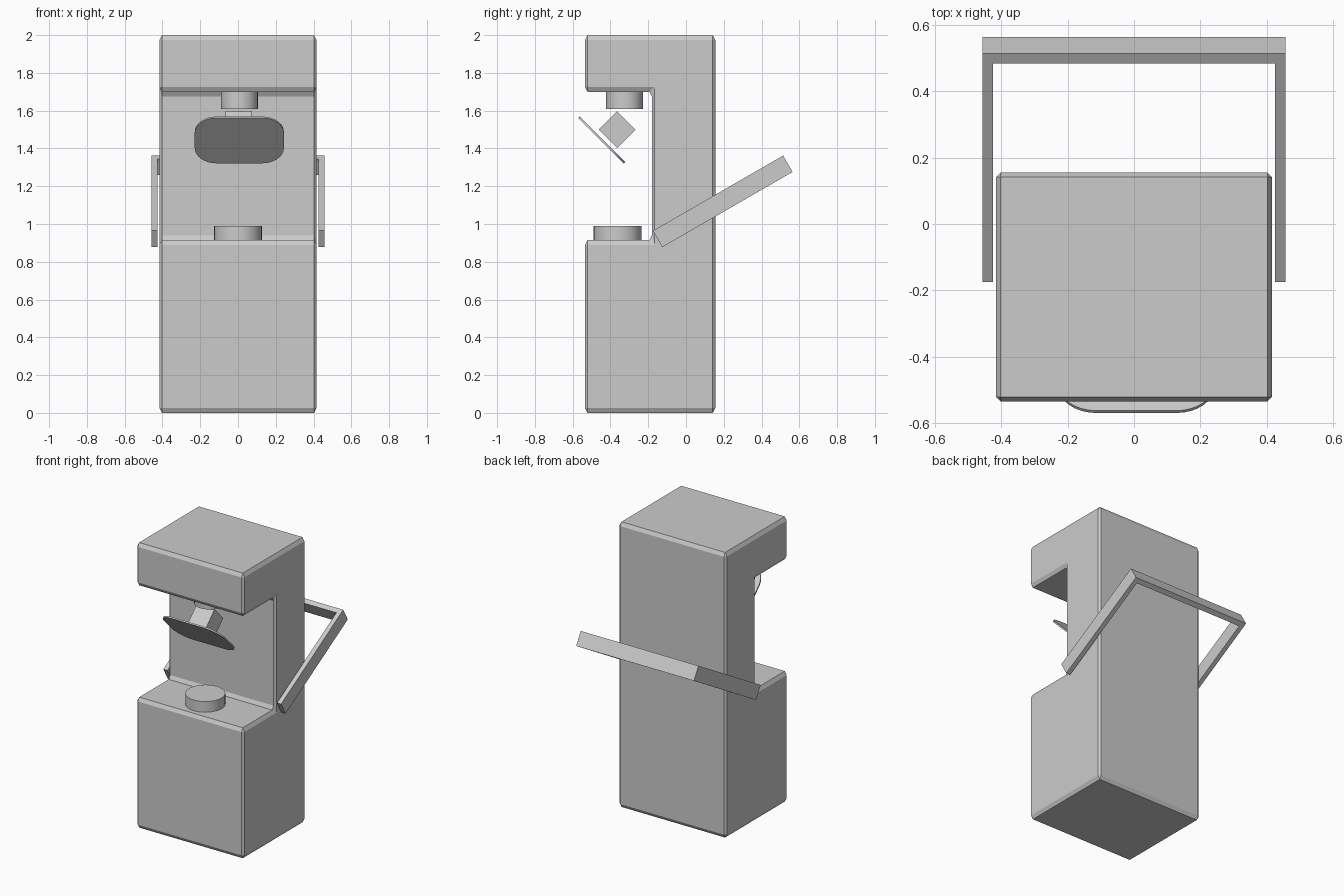
import bpy, bmesh
from math import pi, sin, cos, radians, sqrt
from mathutils import Matrix, Vector

if "Cube" in bpy.data.objects:
    bpy.data.objects.remove(bpy.data.objects["Cube"])


def prism(name, profile, depth, matrix=Matrix()):
    """Extrude a 2D outline symmetrically along its local z axis."""
    bm = bmesh.new()
    face = bm.faces.new([bm.verts.new((u, v, -depth / 2)) for u, v in profile])
    ext = bmesh.ops.extrude_face_region(bm, geom=[face])
    moved = [e for e in ext['geom'] if isinstance(e, bmesh.types.BMVert)]
    bmesh.ops.translate(bm, verts=moved, vec=(0, 0, depth))
    bmesh.ops.transform(bm, matrix=matrix, verts=bm.verts)
    bmesh.ops.recalc_face_normals(bm, faces=bm.faces)
    mesh = bpy.data.meshes.new(name)
    bm.to_mesh(mesh)
    bm.free()
    obj = bpy.data.objects.new(name, mesh)
    bpy.context.collection.objects.link(obj)
    return obj


def frame(x_axis, y_axis, origin):
    """Matrix that places local x and y along the given world directions."""
    x, y = Vector(x_axis).normalized(), Vector(y_axis).normalized()
    m = Matrix((x, y, x.cross(y))).transposed().to_4x4()
    return Matrix.Translation(origin) @ m


def disc(name, y, z0, z1, r, x=0):
    bpy.ops.mesh.primitive_cylinder_add(vertices=32, radius=r, depth=z1 - z0,
                                        location=(x, y, (z0 + z1) / 2))
    obj = bpy.context.object
    obj.name = name
    bpy.ops.object.shade_smooth_by_angle(angle=radians(30))


# C-shaped cabinet; z stretched so its chamfers are taller than they are wide
stretch = 1.8
front, back, recess = -0.535, 0.155, -0.18
outline = [(front, 0), (back, 0), (back, 2), (front, 2),
           (front, 1.70), (recess, 1.70), (recess, 0.915), (front, 0.915)]
body = prism("cabinet", [(y, z / stretch) for y, z in outline], 0.832,
             frame((0, 1, 0), (0, 0, 1), (0, 0, 0)))
body.scale.z = stretch
bevel = body.modifiers.new("chamfer", 'BEVEL')
bevel.width = 0.014
bevel.segments = 1

# Round button on the ledge and socket under the head
disc("ledge_button", -0.362, 0.905, 0.99, 0.127)
disc("head_socket", -0.325, 1.61, 1.705, 0.098, 0.007)

# Cube turned onto its edge
bpy.ops.mesh.primitive_cube_add(size=0.138, location=(0.004, -0.365, 1.50),
                                rotation=(pi / 4, 0, 0))
bpy.context.object.name = "tilted_block"

# Thin rounded plate facing down and forward
w, h, r = 0.236, 0.17, 0.115
plate = []
for i, (sx, sy) in enumerate([(1, 1), (-1, 1), (-1, -1), (1, -1)]):
    for k in range(9):
        a = pi / 2 * (i + k / 8)
        plate.append((sx * (w - r) + r * cos(a), sy * (h - r) + r * sin(a)))
prism("tilted_plate", plate, 0.01,
      frame((1, 0, 0), (0, -1, 1), (0.007, -0.446, 1.445)))

# U-shaped carrying handle, rising to the back at 30 degrees
length, outer, inner, bar = 0.796, 0.457, 0.425, 0.035
u_shape = [(-outer, 0), (-inner, 0), (-inner, length - bar), (inner, length - bar),
           (inner, 0), (outer, 0), (outer, length), (-outer, length)]
prism("carrying_handle", u_shape, 0.1,
      frame((1, 0, 0), (0, cos(pi / 6), sin(pi / 6)), (0, -0.15, 0.921)))
